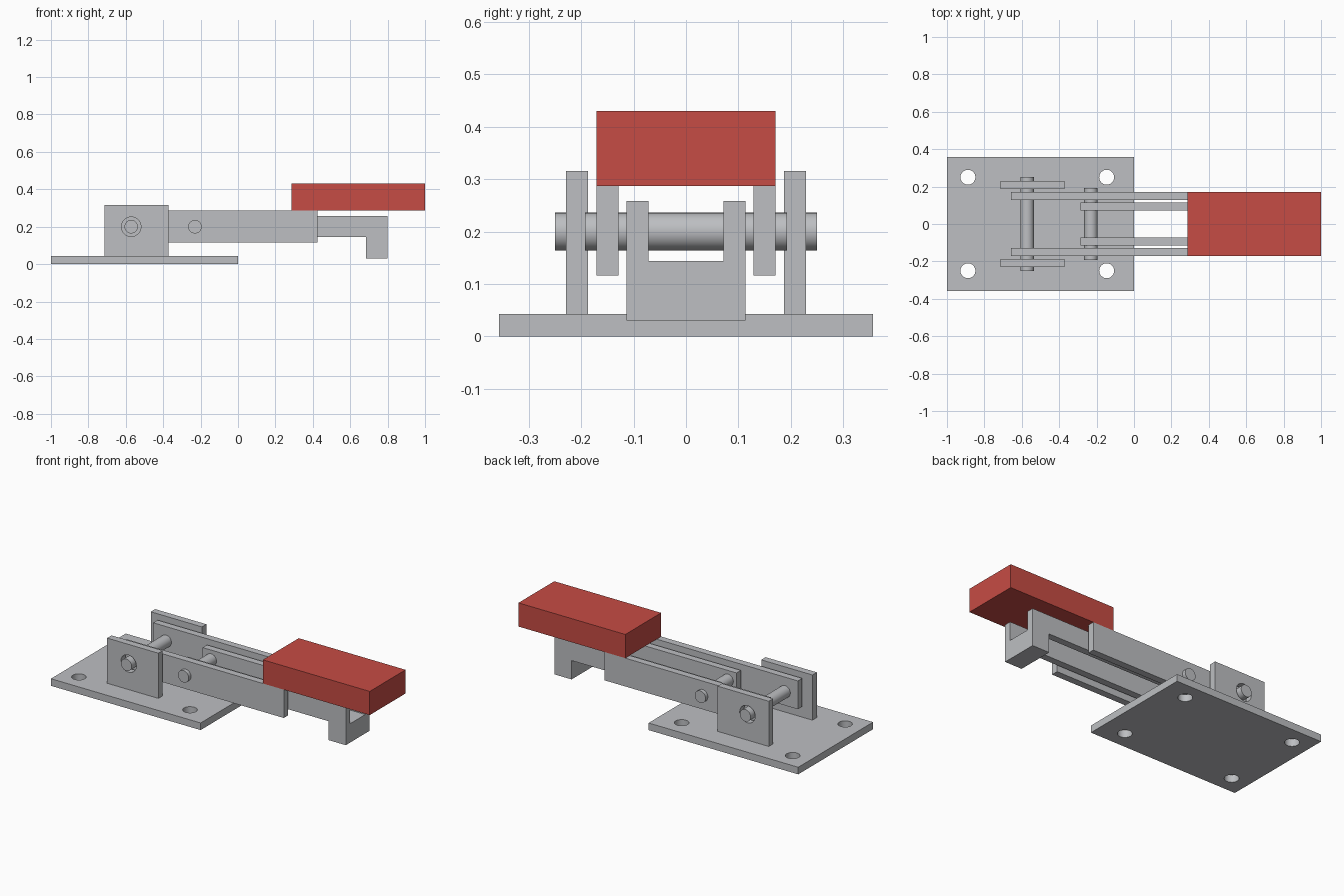
import bpy
import math

cube = bpy.data.objects.get("Cube")
if cube:
    bpy.data.objects.remove(cube, do_unlink=True)


def material(name, color):
    mat = bpy.data.materials.new(name)
    mat.use_nodes = True
    mat.diffuse_color = color
    mat.node_tree.nodes["Principled BSDF"].inputs["Base Color"].default_value = color
    return mat


steel = material("steel grey", (0.51, 0.52, 0.54, 1))
grip_red = material("grip red", (0.565, 0.072, 0.058, 1))


def box(name, xs, ys, zs, mat=steel):
    """Box from its x, y and z ranges."""
    spans = (xs, ys, zs)
    bpy.ops.mesh.primitive_cube_add(size=1, location=[(a + b) / 2 for a, b in spans])
    obj = bpy.context.object
    obj.name = name
    obj.scale = [b - a for a, b in spans]
    bpy.ops.object.transform_apply(location=False, rotation=False, scale=True)
    obj.data.materials.append(mat)
    return obj


def rod(name, location, radius, length, along_y=True):
    """Round bar along y, or upright."""
    bpy.ops.mesh.primitive_cylinder_add(
        vertices=32, radius=radius, depth=length, location=location,
        rotation=(math.pi / 2 if along_y else 0, 0, 0))
    obj = bpy.context.object
    obj.name = name
    obj.data.materials.append(steel)
    bpy.ops.object.shade_smooth_by_angle(angle=math.radians(35))
    return obj


def drill(target, cutter):
    """Cut the cutter out of the target and discard it."""
    mod = target.modifiers.new("hole", "BOOLEAN")
    mod.operation = "DIFFERENCE"
    mod.solver = "EXACT"
    mod.object = cutter
    bpy.context.view_layer.objects.active = target
    bpy.ops.object.modifier_apply(modifier=mod.name)
    bpy.data.objects.remove(cutter, do_unlink=True)


PIVOT_X, LINK_X, PIN_Z, PIN_R = -0.571, -0.23, 0.2, 0.036

# Base plate with four screw holes
base = box("base_plate", (-1, 0), (-0.357, 0.357), (0, 0.043))
for x in (-0.888, -0.146):
    for y in (-0.25, 0.25):
        drill(base, rod("screw_hole", (x, y, 0.02), 0.04, 0.2, along_y=False))

# Paired side parts: brackets, lever arms and hook arms
for side, label in ((-1, "front"), (1, "back")):
    def pair(inner, outer):
        return sorted((side * inner, side * outer))

    bracket = box(label + "_bracket", (-0.714, -0.372), pair(0.187, 0.229), (0.043, 0.316))
    drill(bracket, rod("pin_hole", (PIVOT_X, side * 0.208, PIN_Z), 0.052, 0.1))
    box(label + "_lever_arm", (-0.657, 0.426), pair(0.129, 0.171), (0.116, 0.287))
    box(label + "_hook_arm", (-0.287, 0.8), pair(0.072, 0.114), (0.144, 0.258))

# Hook block joining the hook arms
box("hook_block", (0.685, 0.8), (-0.114, 0.114), (0.03, 0.144))

# Pivot pins
rod("pivot_pin", (PIVOT_X, 0, PIN_Z), PIN_R, 0.5)
rod("link_pin", (LINK_X, 0, PIN_Z), PIN_R, 0.386)

# Handle grip
box("handle_grip", (0.286, 1), (-0.171, 0.171), (0.287, 0.43), grip_red)
